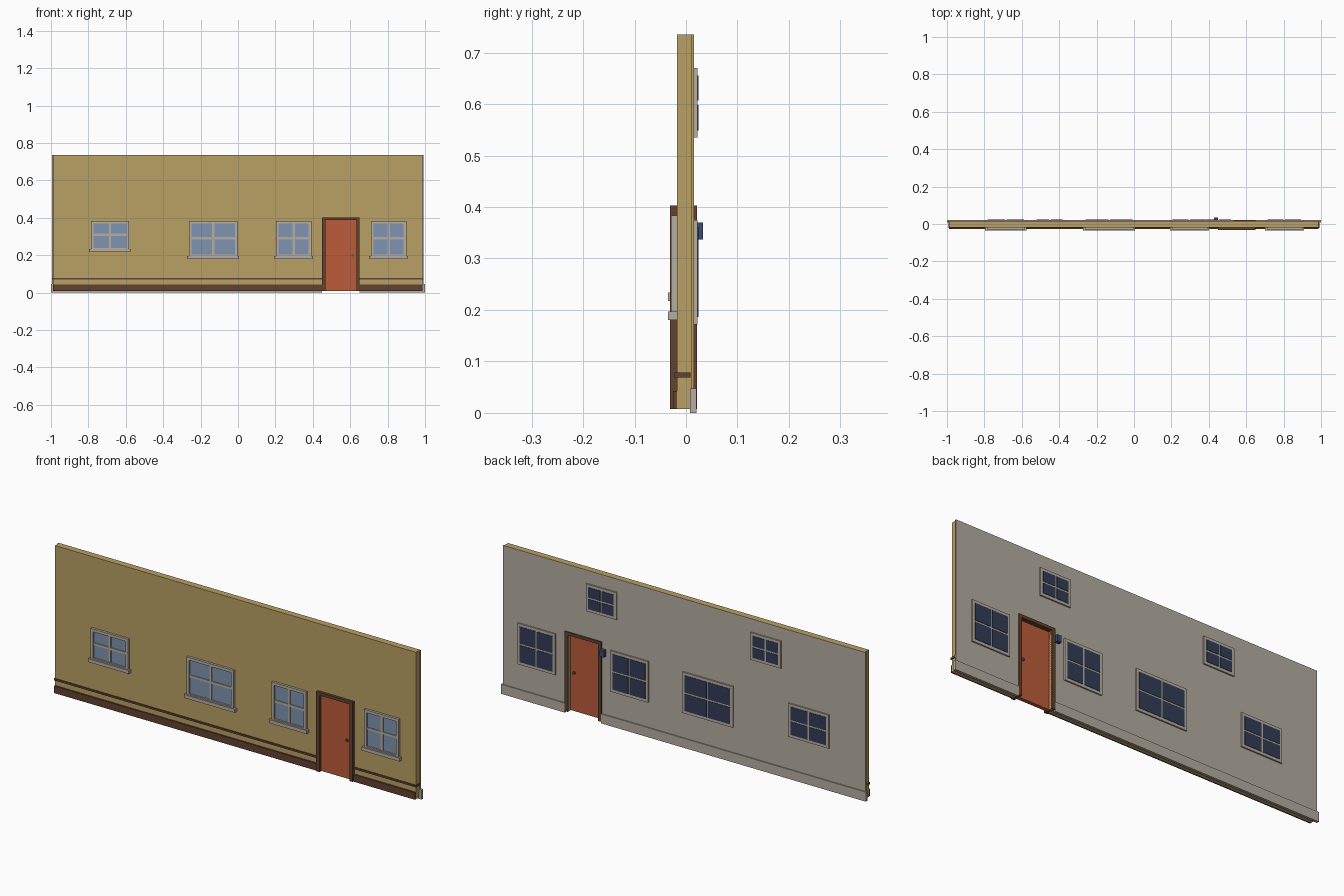
import bpy, bmesh, math
from mathutils import Matrix

if "Cube" in bpy.data.objects:
    bpy.data.objects.remove(bpy.data.objects["Cube"])


def material(name, r, g, b):
    lin = [((c / 255 + 0.055) / 1.055) ** 2.4 for c in (r, g, b)]
    m = bpy.data.materials.new(name)
    m.diffuse_color = (*lin, 1)
    m.use_nodes = True
    m.node_tree.nodes["Principled BSDF"].inputs["Base Color"].default_value = m.diffuse_color
    return m


TAN = material("tan_render", 186, 161, 101)
GREY = material("warm_grey", 181, 174, 161)
GLASS = material("light_glass", 128, 148, 176)
NAVY = material("dark_glass", 50, 60, 86)
DOOR = material("rust_door", 188, 92, 58)
BROWN = material("dark_brown", 98, 66, 48)
BLUE = material("blue_box", 58, 76, 112)
METAL = material("dull_metal", 95, 88, 75)


def finish(bm, name, *mats):
    me = bpy.data.meshes.new(name)
    bmesh.ops.recalc_face_normals(bm, faces=bm.faces)
    bm.to_mesh(me)
    bm.free()
    for m in mats:
        me.materials.append(m)
    ob = bpy.data.objects.new(name, me)
    bpy.context.collection.objects.link(ob)
    return ob


def add_box(bm, x0, x1, y0, y1, z0, z1):
    mat = Matrix.Translation(((x0 + x1) / 2, (y0 + y1) / 2, (z0 + z1) / 2))
    mat = mat @ Matrix.Diagonal((x1 - x0, y1 - y0, z1 - z0, 1))
    bmesh.ops.create_cube(bm, size=1, matrix=mat)


def boxes(name, mat, *dims):
    bm = bmesh.new()
    for d in dims:
        add_box(bm, *d)
    return finish(bm, name, mat)


# Door opening
DX0, DX1, DZ = 0.468, 0.633, 0.39


def notched_wall(name, x0, x1, y0, y1, z0, z1, *mats):
    """Wall slab with the door opening left out."""
    bm = bmesh.new()
    pts = [(x0, z0), (DX0, z0), (DX0, DZ), (DX1, DZ), (DX1, z0), (x1, z0),
           (x1, z1), (DX1, z1), (DX0, z1), (x0, z1)]
    v = [bm.verts.new((x, y0, z)) for x, z in pts]
    f = [bm.faces.new([v[i] for i in q])
         for q in ((0, 1, 2, 8, 9), (2, 3, 7, 8), (3, 4, 5, 6, 7))]
    ext = bmesh.ops.extrude_face_region(bm, geom=f, use_keep_orig=True)
    for e in ext["geom"]:
        if isinstance(e, bmesh.types.BMVert):
            e.co.y = y1
    bmesh.ops.recalc_face_normals(bm, faces=bm.faces)
    # edges take the second colour, broad faces the first
    for face in bm.faces:
        if len(mats) > 1 and abs(face.normal.y) < 0.5:
            face.material_index = 1
    return finish(bm, name, *mats)


# Wall core and inside plaster
notched_wall("outer_wall", -0.99, 0.987, -0.0175, 0.0097, 0.008, 0.735, TAN)
notched_wall("inner_plaster", -0.995, 0.992, 0.0097, 0.0155, 0.008, 0.735, GREY, TAN)

# Skirtings and stripe, broken by the door
JX0, JX1 = 0.45, 0.65
boxes("outer_plinth", BROWN,
      (-0.99, JX0, -0.0255, -0.0175, 0.008, 0.043),
      (JX1, 0.987, -0.0255, -0.0175, 0.008, 0.043))
boxes("outer_stripe", BROWN,
      (-0.993, JX0, -0.0225, -0.0175, 0.069, 0.078),
      (JX1, 0.991, -0.0225, -0.0175, 0.069, 0.078),
      (-0.993, -0.99, -0.0175, 0.0085, 0.069, 0.078),
      (0.987, 0.991, -0.0175, 0.0085, 0.069, 0.078))
boxes("inner_skirting", GREY,
      (-1.0, JX0, 0.008, 0.0205, 0.0, 0.047),
      (JX1, 1.0, 0.008, 0.0205, 0.0, 0.047))

# Door with its frame and knobs
boxes("door_frame", BROWN,
      (JX0, DX0, -0.031, 0.021, 0.008, 0.403),
      (DX1, JX1, -0.031, 0.021, 0.008, 0.403),
      (DX0, DX1, -0.031, 0.021, DZ - 0.002, 0.403))
boxes("door", DOOR, (DX0, DX1, -0.0185, 0.0, 0.01, DZ))
for side, y in (("front", -0.021), ("back", 0.003)):
    bm = bmesh.new()
    bmesh.ops.create_cone(bm, cap_ends=True, segments=12, radius1=0.007, radius2=0.007,
                          depth=0.008, matrix=Matrix.Translation((0.612, y, 0.2))
                          @ Matrix.Rotation(math.pi / 2, 4, 'X'))
    finish(bm, side + "_door_knob", METAL)

# Wall box beside the door, inside
boxes("wall_box", BLUE, (0.427, 0.449, 0.0155, 0.0335, 0.337, 0.37))


def outer_window(name, x0, x1, z0, z1):
    """Raised frame, cross bars, glass plate and sill on the front."""
    w, yb = 0.014, -0.0175
    xm, zm = (x0 + x1) / 2, (z0 + z1) / 2
    boxes(name + "_outer_frame", GREY,
          (x0, x0 + w, -0.029, yb, z0, z1), (x1 - w, x1, -0.029, yb, z0, z1),
          (x0 + w, x1 - w, -0.029, yb, z1 - w, z1),
          (x0 + w, x1 - w, -0.029, yb, z0, z0 + 0.006),
          (xm - 0.006, xm + 0.006, -0.026, yb, z0, z1 - w),
          (x0 + w, x1 - w, -0.026, yb, zm - 0.006, zm + 0.006))
    boxes(name + "_outer_glass", GLASS, (x0 + w, x1 - w, -0.0215, yb, z0, z1 - w))
    boxes(name + "_sill", GREY, (x0 - 0.01, x1 + 0.009, -0.035, yb, z0 - 0.017, z0))


def inner_window(name, x0, x1, z0, z1):
    """Flat surround with four dark panes on the back."""
    boxes(name + "_inner_surround", GREY, (x0, x1, 0.0155, 0.0225, z0, z1))
    m, g = 0.014, 0.004
    xm, zm = (x0 + x1) / 2, (z0 + z1) / 2
    boxes(name + "_inner_panes", NAVY,
          *[(a, b, 0.0225, 0.0245, c, d)
            for a, b in ((x0 + m, xm - g), (xm + g, x1 - m))
            for c, d in ((z0 + m, zm - g), (zm + g, z1 - m))])


# Main windows: x range and sill height
for name, x0, x1, z0 in (("far_left_window", -0.787, -0.583, 0.234),
                         ("wide_window", -0.262, -0.003, 0.197),
                         ("middle_window", 0.203, 0.392, 0.197),
                         ("right_window", 0.711, 0.900, 0.197)):
    outer_window(name, x0, x1, z0, 0.384)
    inner_window(name, x0 - 0.01, x1 + 0.008, z0 - 0.025, 0.375)

# Small high windows, back only
for name, x0 in (("high_window_a", 0.366), ("high_window_b", -0.534)):
    inner_window(name, x0, x0 + 0.167, 0.535, 0.67)
